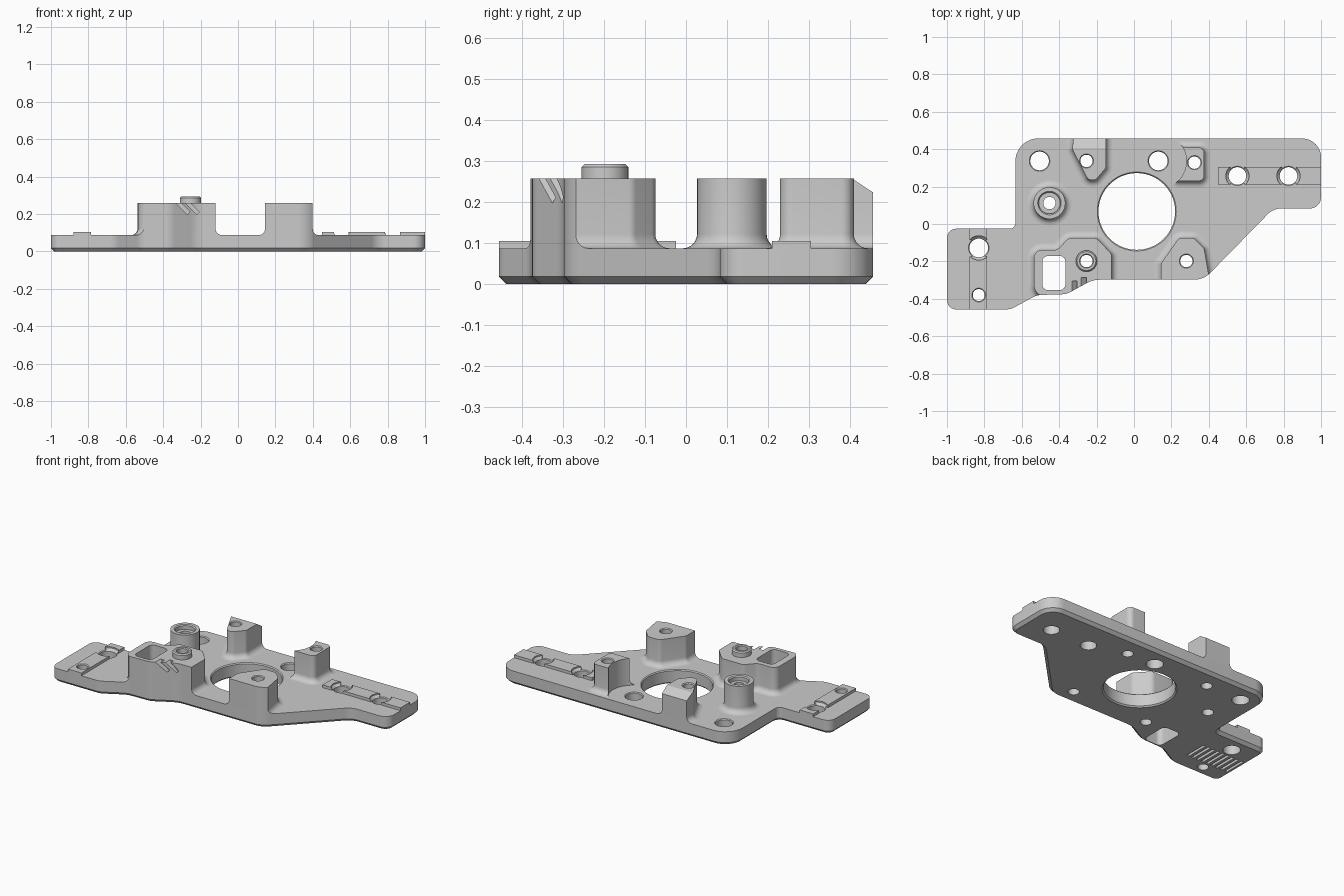
import bpy, bmesh, math
from mathutils import Vector, Matrix

if "Cube" in bpy.data.objects:
    bpy.data.objects.remove(bpy.data.objects["Cube"])

PLATE, TOP, PAD = 0.087, 0.258, 0.105
GREY = (0.6, 0.6, 0.6, 1)

grey = bpy.data.materials.new("machined grey")
grey.use_nodes = True
grey.diffuse_color = GREY
grey.node_tree.nodes["Principled BSDF"].inputs["Base Color"].default_value = GREY


def rounded(corners, steps=8):
    """Closed counter-clockwise contour from (x, y, radius) corners."""
    out, n = [], len(corners)
    for i, (x, y, r) in enumerate(corners):
        p = Vector((x, y))
        a = (Vector(corners[i - 1][:2]) - p).normalized()
        b = (Vector(corners[(i + 1) % n][:2]) - p).normalized()
        half = a.angle(b) / 2
        reach = r / math.tan(half)
        c = p + (a + b).normalized() * (r / math.sin(half))
        u, v = p + a * reach - c, p + b * reach - c
        for k in range(steps + 1):
            out.append(c + u.lerp(v, k / steps).normalized() * r)
    return out


def circle(x, y, r, n=40):
    return [Vector((x + r * math.cos(math.tau * k / n), y + r * math.sin(math.tau * k / n)))
            for k in range(n)]


def offset(contour, d):
    out, n = [], len(contour)
    for i, p in enumerate(contour):
        e, f = (p - contour[i - 1]).normalized(), (contour[(i + 1) % n] - p).normalized()
        m, q = Vector((e.y, -e.x)), Vector((f.y, -f.x))
        out.append(p + (m + q) * (d / (1 + m.dot(q))))
    return out


def loft(bm, contour, rings):
    """Solid through copies of a contour at (z, outward offset)."""
    loops = [[bm.verts.new((p.x, p.y, z)) for p in offset(contour, d)] for z, d in rings]
    n = len(contour)
    for lo, hi in zip(loops, loops[1:]):
        for i in range(n):
            j = (i + 1) % n
            bm.faces.new((lo[i], lo[j], hi[j], hi[i]))
    bm.faces.new(loops[0][::-1])
    bm.faces.new(loops[-1])


def box(bm, centre, size, angle=0, axis='Y'):
    m = Matrix.Translation(centre) @ Matrix.Rotation(angle, 4, axis) @ Matrix.Diagonal((*size, 1))
    bmesh.ops.create_cube(bm, size=1, matrix=m)


def finish(name, bm):
    bmesh.ops.recalc_face_normals(bm, faces=bm.faces)
    me = bpy.data.meshes.new(name)
    bm.to_mesh(me)
    bm.free()
    me.materials.append(grey)
    ob = bpy.data.objects.new(name, me)
    bpy.context.collection.objects.link(ob)
    return ob


def solid(name, contour, rings):
    bm = bmesh.new()
    loft(bm, contour, rings)
    return finish(name, bm)


def carve(ob, tool, operation='DIFFERENCE'):
    mod = ob.modifiers.new("carve", 'BOOLEAN')
    mod.operation, mod.object, mod.solver = operation, tool, 'EXACT'
    me = bpy.data.meshes.new_from_object(ob.evaluated_get(bpy.context.evaluated_depsgraph_get()))
    ob.modifiers.clear()
    ob.data = me


# Base plate outline, chamfered underneath
outline = rounded([(-1, -.457, .05), (-.66, -.457, .1), (-.52, -.38, .1), (-.36, -.375, .1),
                   (-.22, -.298, .15), (.372, -.298, .12), (.745, .083, .1), (1, .083, .06),
                   (1, .457, .1), (-.634, .457, .12), (-.634, -.025, .03), (-1, -.025, .05)])
plate = solid("base_plate", outline, [(0, -.018), (.018, 0), (PLATE, 0)])
limit = solid("outline_limit", outline, [(-1, 0), (1, 0)])

# Posts with a filleted foot
foot = [(PLATE - .002, .035)] + [
    (PLATE + .035 * (1 - math.cos(t * math.pi / 12)), .035 * (1 - math.sin(t * math.pi / 12)))
    for t in range(7)]
shapes = {
    "rear_post": rounded([(-.15, .5, .01), (-.32, .5, .01), (-.33, .40, .02),
                          (-.245, .235, .03), (-.205, .235, .03), (-.15, .30, .03)]),
    "rear_side_post": rounded([(.22, .23, .02), (.375, .23, .03), (.375, .41, .03), (.22, .41, .02)]),
    "tube_post": circle(-.452, .112, .085),
    "front_post": rounded([(.145, -.33, .01), (.41, -.33, .01), (.375, -.13, .03), (.32, -.075, .03),
                           (.24, -.075, .03), (.145, -.21, .03)]),
    "window_post": rounded([(-.535, -.385, .06), (-.36, -.39, .03), (-.2, -.32, .03), (-.12, -.32, .01),
                            (-.12, -.16, .03), (-.2, -.075, .04), (-.35, -.075, .04),
                            (-.41, -.14, .05), (-.535, -.14, .04)]),
}
posts = {name: solid(name, c, foot + [(TOP, 0)]) for name, c in shapes.items()}
collar = solid("locating_collar", circle(-.254, -.198, .057),
               [(TOP - .01, 0), (.286, 0), (.293, -.007)])

# Raised strips, broken around the bolt holes
strips = []
spans = [(.45, .515, .21, .305), (.59, .79, .21, .305), (.865, 1.02, .21, .305),
         (-.88, -.785, -.48, -.175), (-.88, -.785, -.085, 0)]
for i, (x0, x1, y0, y1) in enumerate(spans):
    bm = bmesh.new()
    box(bm, ((x0 + x1) / 2, (y0 + y1) / 2, PAD - .01), (x1 - x0, y1 - y0, .02))
    strips.append(finish(f"locating_strip_{i + 1}", bm))

# Central bore and drilled holes: x, y, radius, height of the upper rim
bm = bmesh.new()
loft(bm, circle(.015, .067, .205, 72),
     [(-.01, .018), (.008, 0), (PLATE - .006, 0), (PLATE + .01, .016), (.5, .016)])
holes = [(-.505, .337, .05, PLATE), (.13, .337, .05, PLATE),
         (.553, .257, .047, PLATE), (.826, .257, .047, PLATE), (-.83, -.128, .05, PLATE),
         (-.83, -.38, .032, PAD), (-.254, .337, .033, TOP), (.323, .328, .033, TOP),
         (-.254, -.198, .033, .293), (.28, -.198, .033, TOP)]
for x, y, r, top in holes:
    loft(bm, circle(x, y, r, 32), [(-.1, 0), (top - .005, 0), (top + .01, .015), (.5, .015)])
# Counterbored tube, window and underside grip grooves
loft(bm, circle(-.452, .112, .033), [(-.1, 0), (TOP - .03, 0), (TOP - .03, .024),
                                     (TOP - .006, .024), (TOP + .01, .04), (.5, .04)])
loft(bm, rounded([(-.49, -.353, .03), (-.367, -.353, .03), (-.367, -.171, .03), (-.49, -.171, .03)]),
     [(-.1, 0), (.5, 0)])
for k in range(9):
    box(bm, (-.96 + .035 * k, -.263, 0), (.017, .15, .04))
# Slanted index marks
for x, y in ((-.265, -.355), (-.215, -.335)):
    box(bm, (x - .042, y, .247), (.02, .1, .12), -math.pi / 4)
drill = finish("hole_cutter", bm)

# Bolt head clearance and the rear bevel
relief = solid("relief_cutter", circle(.13, .337, .15, 64), [(.05, 0), (1, 0)])
bm = bmesh.new()
slope = math.atan2(.033, .05)
box(bm, (-.25, .43 + .1 * math.sin(slope), .2415 + .1 * math.cos(slope)), (.5, .4, .2), -slope, 'X')
wedge = finish("wedge_cutter", bm)

carve(posts["rear_side_post"], relief)
carve(posts["rear_post"], wedge)
for ob in list(posts.values()) + strips:
    carve(ob, limit, 'INTERSECT')
parts = [plate, collar] + strips + list(posts.values())
for ob in parts:
    carve(ob, drill)
for tool in (limit, drill, relief, wedge):
    bpy.data.objects.remove(tool)

# Smooth shading with crisp edges
bpy.ops.object.select_all(action='DESELECT')
for ob in parts:
    ob.select_set(True)
bpy.context.view_layer.objects.active = plate
bpy.ops.object.shade_smooth_by_angle(angle=math.radians(30))
